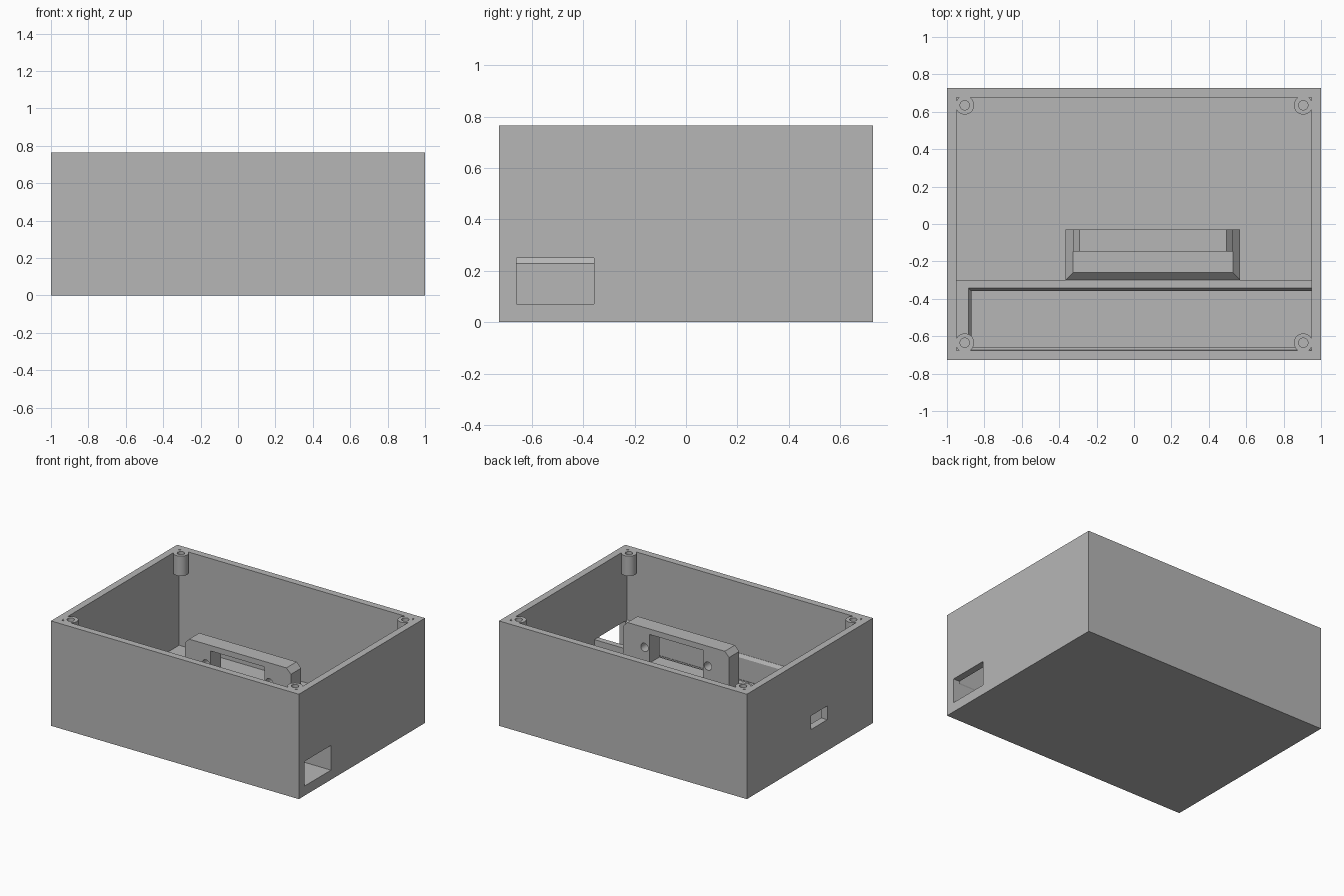
import bpy
import bmesh

default = bpy.data.objects.get("Cube")
if default:
    bpy.data.objects.remove(default, do_unlink=True)

grey = bpy.data.materials.new("plain_grey")
grey.use_nodes = True
grey.diffuse_color = (0.47, 0.47, 0.47, 1)
grey.node_tree.nodes["Principled BSDF"].inputs["Base Color"].default_value = grey.diffuse_color


def make(name, bm):
    bmesh.ops.recalc_face_normals(bm, faces=bm.faces)
    mesh = bpy.data.meshes.new(name)
    bm.to_mesh(mesh)
    bm.free()
    mesh.materials.append(grey)
    obj = bpy.data.objects.new(name, mesh)
    bpy.context.collection.objects.link(obj)
    return obj


def stack(name, *rings):
    """Solid lofted through rectangles given as (x0, x1, y0, y1, z)."""
    bm = bmesh.new()
    loops = [[bm.verts.new((x, y, z)) for x, y in ((x0, y0), (x1, y0), (x1, y1), (x0, y1))]
             for x0, x1, y0, y1, z in rings]
    bm.faces.new(loops[0])
    bm.faces.new(loops[-1])
    for low, high in zip(loops, loops[1:]):
        for i in range(4):
            j = (i + 1) % 4
            bm.faces.new((low[i], low[j], high[j], high[i]))
    return make(name, bm)


def box(name, x0, x1, y0, y1, z0, z1):
    return stack(name, (x0, x1, y0, y1, z0), (x0, x1, y0, y1, z1))


def cylinder(name, radius, depth, location, along_y=False):
    bm = bmesh.new()
    bmesh.ops.create_cone(bm, cap_ends=True, segments=40, radius1=radius,
                          radius2=radius, depth=depth)
    if along_y:
        for v in bm.verts:
            v.co.y, v.co.z = -v.co.z, v.co.y
    bmesh.ops.translate(bm, verts=bm.verts, vec=location)
    return make(name, bm)


def carve(obj, *cutters):
    """Subtract the cutters, bake the result and remove the cutters."""
    for cutter in cutters:
        cutter.hide_render = True
        mod = obj.modifiers.new("cut", "BOOLEAN")
        mod.operation = "DIFFERENCE"
        mod.solver = "EXACT"
        mod.object = cutter
    bpy.context.view_layer.update()
    graph = bpy.context.evaluated_depsgraph_get()
    baked = bpy.data.meshes.new_from_object(obj.evaluated_get(graph))
    obj.modifiers.clear()
    obj.data = baked
    for cutter in cutters:
        bpy.data.objects.remove(cutter, do_unlink=True)
    return obj


WIDE, DEEP, TALL = 1.0, 0.727, 0.765
IN_X, IN_Y, FLOOR = 0.949, 0.677, 0.065

# Open case with a large port on one end and a small one on the other
carve(box("case", -WIDE, WIDE, -DEEP, DEEP, 0, TALL),
      box("cavity", -IN_X, IN_X, -IN_Y, IN_Y, FLOOR, 1),
      box("large_port", 0.9, 1.1, -0.66, -0.357, 0.07, 0.25),
      box("small_port", -1.1, -0.9, -0.2, -0.015, 0.225, 0.325))

# Tray along the front, its pocket flared at the rim
pocket = (-0.87, 1.1, -0.66, -0.357)
flare = (-0.886, 1.1, -0.675, -0.342)
carve(box("tray", -0.955, IN_X, -0.68, -0.3, 0.05, 0.25),
      stack("pocket", (*pocket, 0.07), (*pocket, 0.228), (*flare, 0.25), (*flare, 0.4)))

# Socket bracket: bevelled base and upright plate with window and screw holes
base = (-0.365, 0.567, -0.3, -0.03)
stack("bracket_base", (*base, 0.05), (*base, 0.25), (-0.326, 0.53, -0.26, -0.03, 0.29))
plate = (-0.326, 0.53, -0.147, -0.03)
carve(stack("bracket_plate", (*plate, 0.29), (*plate, 0.563), (-0.292, 0.494, -0.147, -0.03, 0.6)),
      box("window", -0.117, 0.317, -0.3, 0.1, 0.35, 0.56),
      *[cylinder("screw_hole", 0.03, 0.4, (0.1 + side * 0.256, -0.09, 0.455), True)
        for side in (-1, 1)])

# Screw posts hanging in the four corners
posts = []
for side_x, side_name in ((-1, "right"), (1, "left")):
    for side_y, end_name in ((-1, "front"), (1, "back")):
        x, y = side_x * 0.905, side_y * 0.635
        post = cylinder(f"{end_name}_{side_name}_post", 0.05, 0.145, (x, y, TALL - 0.0725))
        posts.append(carve(post, cylinder("bore", 0.025, 0.24, (x, y, TALL))))

# Smooth the round surfaces, keep the edges sharp
bpy.ops.object.select_all(action="DESELECT")
for obj in posts + [bpy.data.objects["bracket_plate"]]:
    obj.select_set(True)
    bpy.context.view_layer.objects.active = obj
bpy.ops.object.shade_smooth_by_angle()
